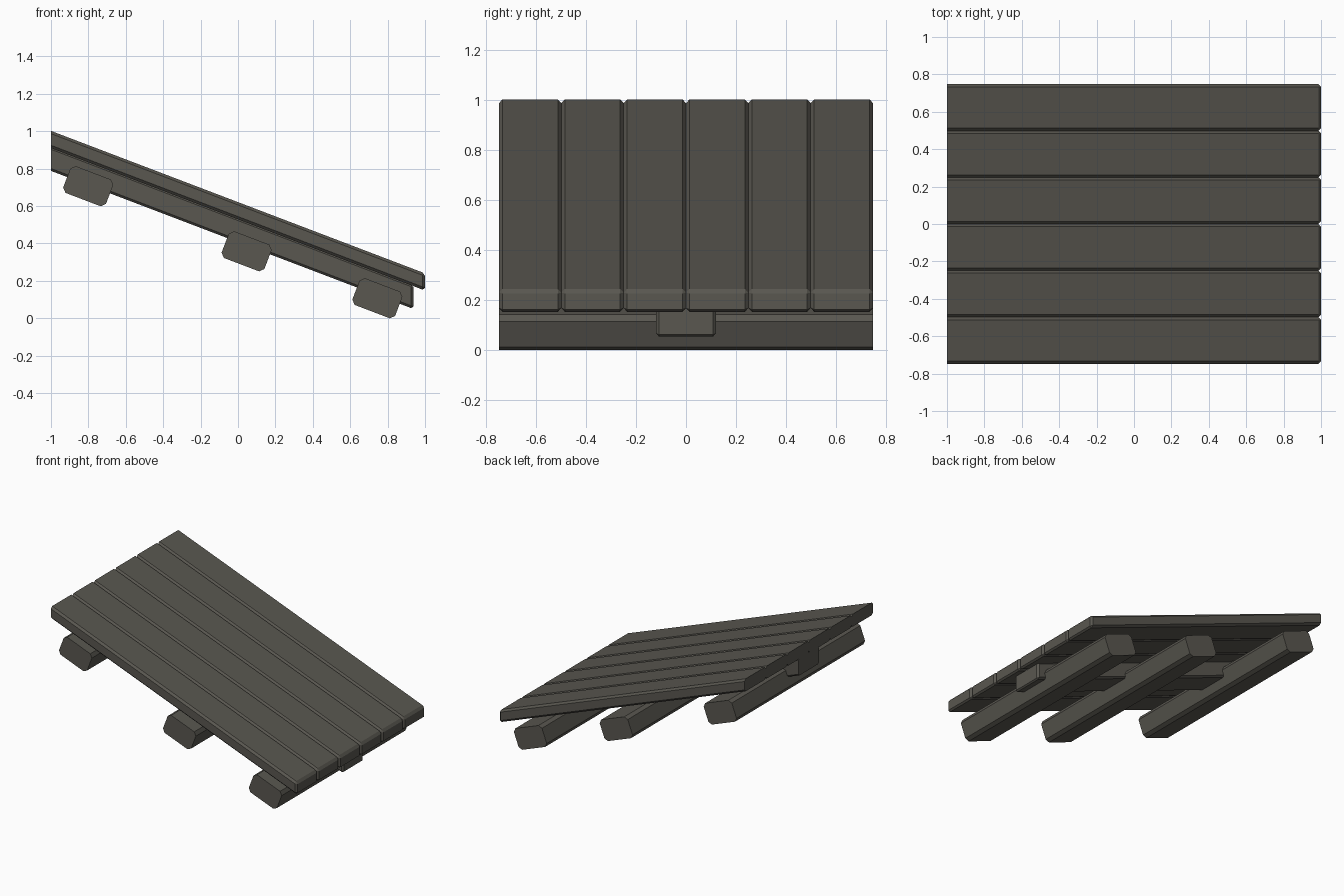
import bpy, bmesh, math

if "Cube" in bpy.data.objects:
    bpy.data.objects.remove(bpy.data.objects["Cube"])

SLOPE = -0.381
HALF_Y = 0.7475

wood = bpy.data.materials.new("dark_wood")
wood.diffuse_color = (0.1, 0.095, 0.08, 1)
wood.use_nodes = True
wood.node_tree.nodes["Principled BSDF"].inputs["Base Color"].default_value = wood.diffuse_color


def prism(name, profile, y0, y1, bevel, keep_edge):
    """Extrude an x-z profile along y and chamfer the chosen edges."""
    bm = bmesh.new()
    front = [bm.verts.new((x, y0, z)) for x, z in profile]
    back = [bm.verts.new((x, y1, z)) for x, z in profile]
    n = len(profile)
    bm.faces.new(front)
    bm.faces.new(back[::-1])
    for i in range(n):
        j = (i + 1) % n
        bm.faces.new((front[i], back[i], back[j], front[j]))
    bmesh.ops.recalc_face_normals(bm, faces=bm.faces[:])
    edges = [e for e in bm.edges if keep_edge(*[v.co for v in e.verts])]
    bmesh.ops.bevel(bm, geom=edges, offset=bevel, segments=1,
                    affect='EDGES', clamp_overlap=True)
    bmesh.ops.recalc_face_normals(bm, faces=bm.faces[:])
    mesh = bpy.data.meshes.new(name)
    bm.to_mesh(mesh)
    bm.free()
    mesh.materials.append(wood)
    obj = bpy.data.objects.new(name, mesh)
    bpy.context.collection.objects.link(obj)
    return obj


def sloped(x0, x1, top, bottom):
    """Profile following the slope with vertical ends; heights are at x = -1."""
    z = lambda h, x: h + SLOPE * (x + 1)
    return [(x0, z(bottom, x0)), (x1, z(bottom, x1)),
            (x1, z(top, x1)), (x0, z(top, x0))]


def not_cut_end(a, b):
    return not (a.x < -0.999 and b.x < -0.999)


def along_y(a, b):
    return abs(a.y - b.y) > 0.1


# Deck planks, cut square at the high end
pitch = 2 * HALF_Y / 6
for i in range(6):
    y = -HALF_Y + i * pitch
    prism(f"deck_plank_{i + 1}", sloped(-1, 1, 1.002, 0.91),
          y, y + pitch, 0.014, not_cut_end)

# Central beam running down the slope
prism("long_beam", sloped(-1, 0.937, 0.916, 0.788), -0.12, 0.12, 0.012, not_cut_end)

# Cross beams, tilted with the deck
a = math.atan(SLOPE)
c, s = math.cos(a), math.sin(a)
w, h = 0.245 / 2, 0.153 / 2
for i, (x, z) in enumerate([(-0.801, 0.706), (0.046, 0.358), (0.745, 0.107)]):
    rect = [(x + u * c - v * s, z + u * s + v * c)
            for u, v in [(-w, -h), (w, -h), (w, h), (-w, h)]]
    prism(f"cross_beam_{i + 1}", rect, -HALF_Y, HALF_Y, 0.022, along_y)
